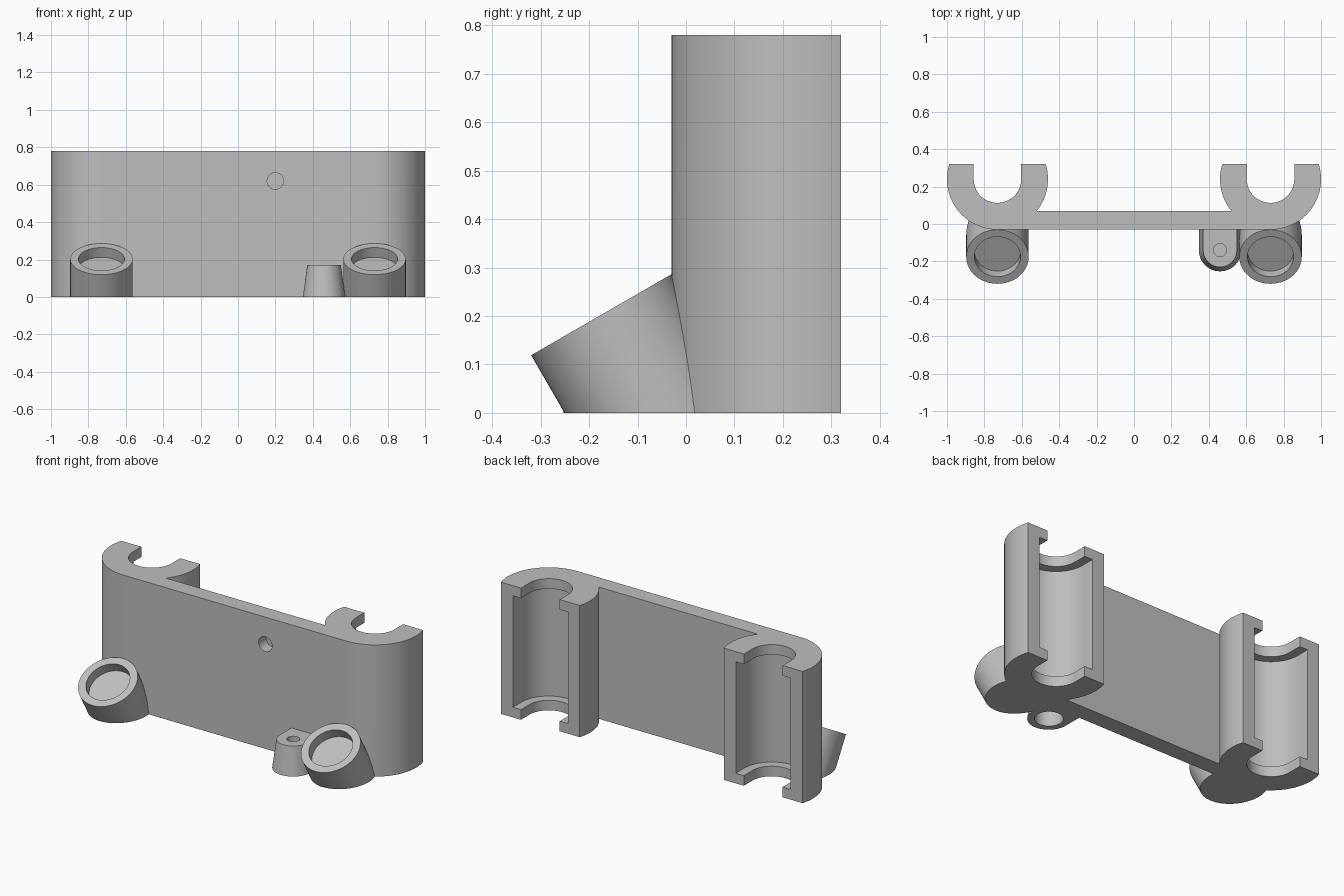
import bpy, bmesh
from math import sin, cos, asin, radians, degrees
from mathutils import Vector, Matrix

cube = bpy.data.objects.get("Cube")
if cube:
    bpy.data.objects.remove(cube, do_unlink=True)

HEIGHT = 0.78
CLAMP_X, CLAMP_Y, CLAMP_R = 0.73, 0.24, 0.27
BACK_Y, PLATE_Y = 0.32, 0.07
LIP = 0.06

grey = bpy.data.materials.new("plain grey")
grey.use_nodes = True
colour = (0.52, 0.52, 0.52, 1)
grey.diffuse_color = colour
grey.node_tree.nodes["Principled BSDF"].inputs["Base Color"].default_value = colour


def make(name, bm):
    bmesh.ops.recalc_face_normals(bm, faces=bm.faces)
    mesh = bpy.data.meshes.new(name)
    bm.to_mesh(mesh)
    bm.free()
    mesh.materials.append(grey)
    ob = bpy.data.objects.new(name, mesh)
    bpy.context.collection.objects.link(ob)
    return ob


def loft(name, lower, upper, z0, z1):
    """Closed solid between two outlines with equal point counts."""
    bm = bmesh.new()
    a = [bm.verts.new((x, y, z0)) for x, y in lower]
    b = [bm.verts.new((x, y, z1)) for x, y in upper]
    bm.faces.new(a)
    bm.faces.new(b)
    for i in range(len(a)):
        j = (i + 1) % len(a)
        bm.faces.new((a[i], a[j], b[j], b[i]))
    return make(name, bm)


def cylinder(name, radius, top, tilt, depth, over=0.0):
    """Cylinder going down from its top centre, tilted forward about x."""
    bm = bmesh.new()
    mat = (Matrix.Translation(top) @ Matrix.Rotation(radians(tilt), 4, 'X')
           @ Matrix.Translation((0, 0, (over - depth) / 2)))
    bmesh.ops.create_cone(bm, cap_ends=True, segments=64, radius1=radius,
                          radius2=radius, depth=depth + over, matrix=mat)
    return make(name, bm)


def arc(cx, cy, r, start, end, n):
    angles = [radians(start + (end - start) * i / n) for i in range(n + 1)]
    return [(cx + r * cos(t), cy + r * sin(t)) for t in angles]


def u_shape(cx, cy, r, end_y):
    return arc(cx, cy, r, 180, 360, 40) + [(cx + r, end_y), (cx - r, end_y)]


def combine(target, other, operation):
    mod = target.modifiers.new(operation.lower(), 'BOOLEAN')
    mod.operation, mod.solver, mod.object = operation, 'EXACT', other
    bpy.context.view_layer.objects.active = target
    bpy.ops.object.modifier_apply(modifier=mod.name)
    bpy.data.objects.remove(other, do_unlink=True)


# Plate and both clamps share one outline
tip = degrees(asin((BACK_Y - CLAMP_Y) / CLAMP_R))
root = 180 + degrees(asin((CLAMP_Y - PLATE_Y) / CLAMP_R))
half = (arc(CLAMP_X, CLAMP_Y, CLAMP_R, root, 180 - tip, 20)
        + arc(CLAMP_X, CLAMP_Y, CLAMP_R, tip, -90, 36))
outline = half + [(-x, y) for x, y in reversed(half)]
bracket = loft("clamp_bracket", outline, outline, 0, HEIGHT)

# Tilted cups on the front
CUP_TOP = Vector((CLAMP_X, -0.175, 0.2025))
for side in (-1, 1):
    top = Vector((side * CUP_TOP.x, CUP_TOP.y, CUP_TOP.z))
    combine(bracket, cylinder("cup", 0.167, top, 30, 0.6), 'UNION')

# Tapered screw boss
BOSS_X, BOSS_Y, BOSS_H = 0.46, -0.14, 0.17
combine(bracket, loft("screw_boss", u_shape(BOSS_X, BOSS_Y, 0.113, 0.02),
                      u_shape(BOSS_X, BOSS_Y, 0.09, 0.02), 0, BOSS_H), 'UNION')

# Trim everything level with the base
block = [(-2, -2), (2, -2), (2, 2), (-2, 2)]
combine(bracket, loft("base_trim", block, block, -2, 0), 'DIFFERENCE')

# Clamp channels, end lips and cup bores
for side in (-1, 1):
    x = side * CLAMP_X
    wide = u_shape(x, CLAMP_Y, 0.18, 0.6)
    narrow = u_shape(x, CLAMP_Y, 0.127, 0.6)
    top = Vector((x, CUP_TOP.y, CUP_TOP.z))
    combine(bracket, loft("channel", wide, wide, LIP, HEIGHT - LIP), 'DIFFERENCE')
    combine(bracket, loft("mouth", narrow, narrow, -1, 1), 'DIFFERENCE')
    combine(bracket, cylinder("cup_bore", 0.123, top, 30, 0.06, 0.1), 'DIFFERENCE')

# Screw holes in the boss and plate
boss = Vector((BOSS_X, BOSS_Y, BOSS_H))
combine(bracket, cylinder("boss_hole", 0.035, boss, 0, 0.05, 0.1), 'DIFFERENCE')
boss.z = 0.09
combine(bracket, cylinder("boss_recess", 0.075, boss, 0, 0.2), 'DIFFERENCE')
combine(bracket, cylinder("plate_hole", 0.044, Vector((0.2, -0.03, 0.62)),
                          90, 0.07, 0.1), 'DIFFERENCE')

# Smooth the curves and keep the edges sharp
bpy.ops.object.select_all(action='DESELECT')
bracket.select_set(True)
bpy.context.view_layer.objects.active = bracket
bpy.ops.object.shade_smooth_by_angle(angle=radians(30))
